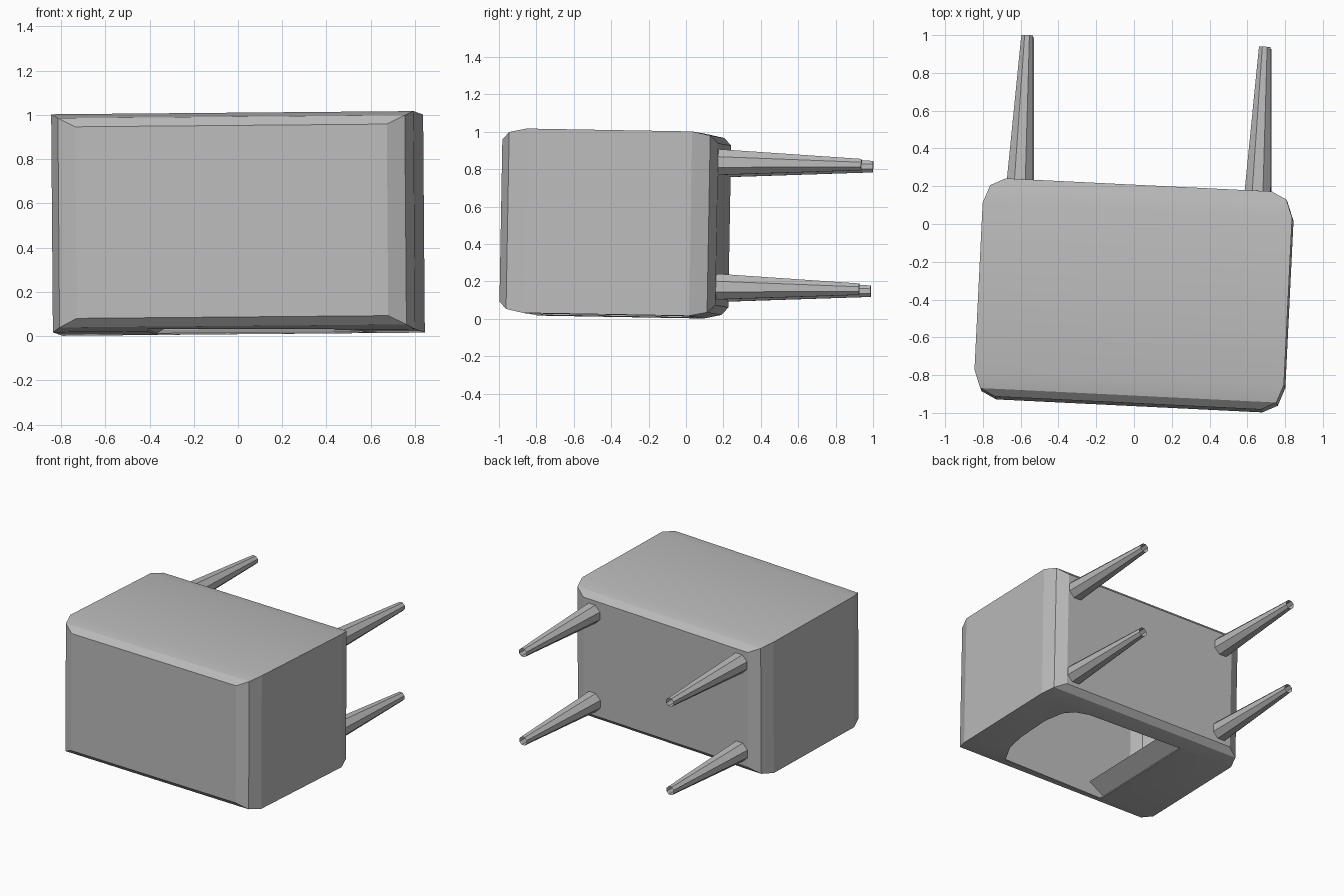
import bpy
import bmesh
import math
from mathutils import Matrix, Euler, Vector

if "Cube" in bpy.data.objects:
    bpy.data.objects.remove(bpy.data.objects["Cube"], do_unlink=True)

# The single grey colour
GREY = (0.5, 0.5, 0.5, 1.0)
grey = bpy.data.materials.new("plain_grey")
grey.use_nodes = True
grey.diffuse_color = GREY
grey.node_tree.nodes["Principled BSDF"].inputs["Base Color"].default_value = GREY

# The whole piece sits slightly turned and tilted
PLACE = (Matrix.Translation((0, -0.378, 0.509)) @
         Euler([math.radians(a) for a in (-1.0, -0.5, -2.8)]).to_matrix().to_4x4())
HALF_W, HALF_D, HALF_H = 0.82, 0.578, 0.493


def make_object(name, bm):
    bmesh.ops.recalc_face_normals(bm, faces=bm.faces[:])
    mesh = bpy.data.meshes.new(name)
    bm.to_mesh(mesh)
    bm.free()
    mesh.materials.append(grey)
    obj = bpy.data.objects.new(name, mesh)
    obj.matrix_world = PLACE
    bpy.context.collection.objects.link(obj)
    return obj


def activate(obj):
    bpy.ops.object.select_all(action='DESELECT')
    obj.select_set(True)
    bpy.context.view_layer.objects.active = obj


def loft(rings):
    """Closed skin through rings of equal point count."""
    bm = bmesh.new()
    loops = [[bm.verts.new(p) for p in ring] for ring in rings]
    n = len(loops[0])
    for a, b in zip(loops, loops[1:]):
        for i in range(n):
            j = (i + 1) % n
            bm.faces.new((a[i], a[j], b[j], b[i]))
    bm.faces.new(loops[0])
    bm.faces.new(loops[-1])
    return bm


# Box body: rounded towards front and back, sharp along its length
steps = [(0.0, 0.115, 0.06), (0.04, 0.035, 0.02), (0.135, 0.0, 0.0)]
sections = [(-HALF_D + d, ix, iz) for d, ix, iz in steps]
sections += [(HALF_D - d, ix, iz) for d, ix, iz in reversed(steps)]
rings = []
for y, ix, iz in sections:
    w, h = HALF_W - ix, HALF_H - iz
    rings.append([(-w, y, -h), (w, y, -h), (w, y, h), (-w, y, h)])
body = make_object("box_body", loft(rings))

# Thin hollow wall
wall = body.modifiers.new("wall", 'SOLIDIFY')
wall.thickness = 0.01
wall.offset = -1

# Opening in the underside with one rounded corner
outline = [(-0.39, -0.49), (0.45, -0.46), (0.53, -0.30), (0.56, -0.14),
           (0.57, 0.15), (0.54, 0.31), (0.48, 0.38), (0.38, 0.41), (-0.39, 0.43)]
cutter = make_object("opening_cutter", loft(
    [[(x, y, z) for x, y in outline] for z in (-0.60, -0.40)]))
cutter.hide_render = True
cut = body.modifiers.new("opening", 'BOOLEAN')
cut.operation = 'DIFFERENCE'
cut.solver = 'EXACT'
cut.object = cutter
activate(body)
for modifier in ("wall", "opening"):
    bpy.ops.object.modifier_apply(modifier=modifier)
bpy.data.objects.remove(cutter, do_unlink=True)
bpy.ops.object.shade_smooth_by_angle(angle=math.radians(20))

# Sloping flap inside the opening
bm = bmesh.new()
flap_points = [(-0.39, -0.45, -0.485), (-0.39, 0.42, -0.485),
               (-0.27, 0.42, -0.41), (-0.27, -0.45, -0.41)]
bm.faces.new([bm.verts.new(p) for p in flap_points])
make_object("opening_flap", bm)

# Four tapered legs with open tips
LEG_START, LEG_END = 0.571, 1.343
for side, sx in (("left", 1), ("right", -1)):
    for level, sz in (("upper", 1), ("lower", -1)):
        bm = bmesh.new()
        centre = Vector((0.63 * sx, (LEG_START + LEG_END) / 2, 0.333 * sz))
        turn = (Matrix.Translation(centre) @ Matrix.Rotation(-math.pi / 2, 4, 'X')
                @ Matrix.Rotation(math.pi / 8, 4, 'Z'))
        bmesh.ops.create_cone(bm, cap_ends=False, segments=8, radius1=0.075,
                              radius2=0.033, depth=LEG_END - LEG_START, matrix=turn)
        make_object(f"{side}_{level}_leg", bm)
